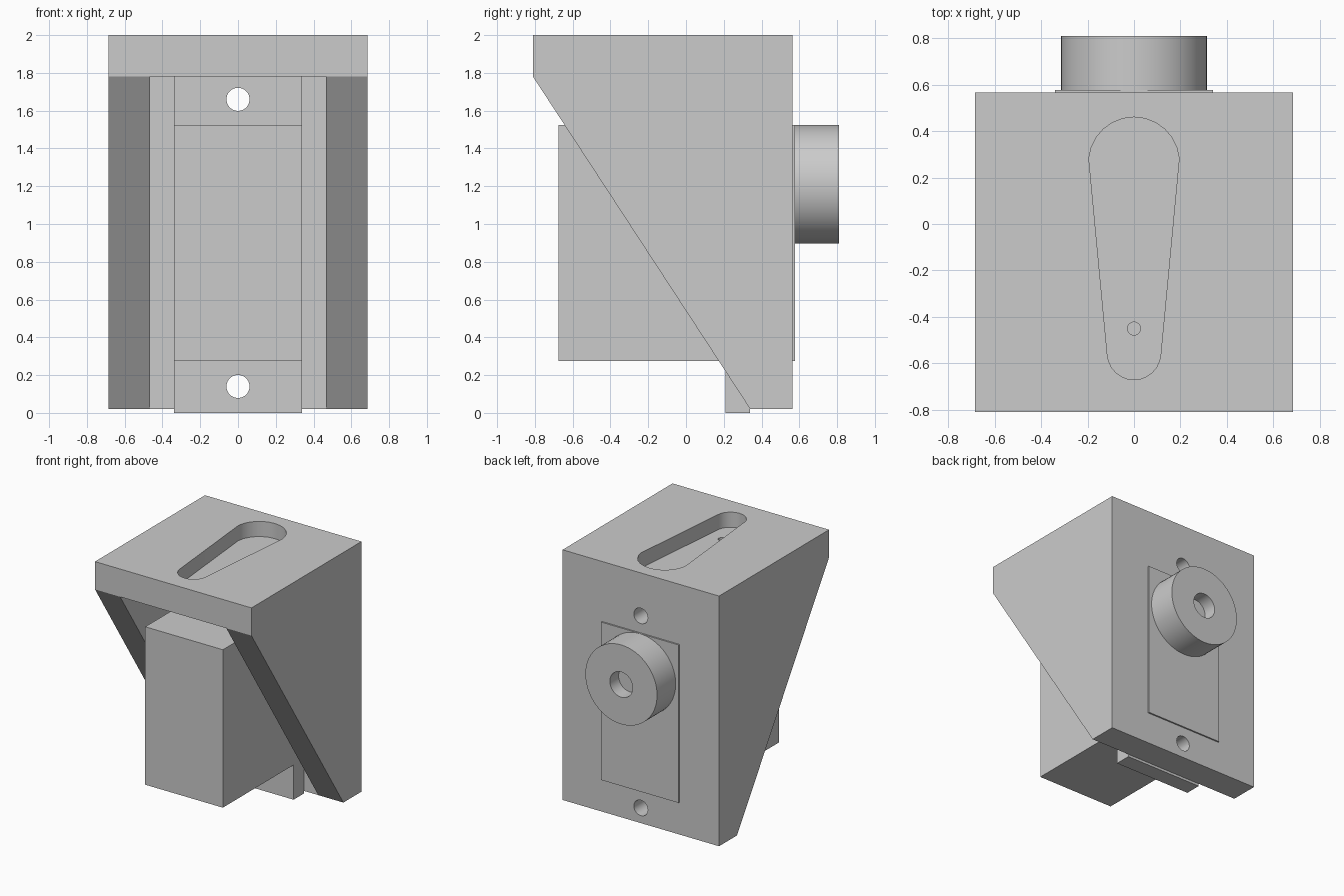
import bpy
import bmesh
import math
from mathutils import Vector

cube = bpy.data.objects.get("Cube")
if cube:
    bpy.data.objects.remove(cube, do_unlink=True)

grey = bpy.data.materials.new("light_grey")
grey.use_nodes = True
colour = (0.6, 0.6, 0.6, 1)
grey.diffuse_color = colour
grey.node_tree.nodes["Principled BSDF"].inputs["Base Color"].default_value = colour

# Maps a 2D profile point and a depth to 3D, by extrusion axis
PLACE = {
    "x": lambda a, b, d: (d, a, b),
    "y": lambda a, b, d: (a, d, b),
    "z": lambda a, b, d: (a, b, d),
}


def prism(name, points, axis, low, high):
    bm = bmesh.new()
    face = bm.faces.new([bm.verts.new(PLACE[axis](a, b, low)) for a, b in points])
    ext = bmesh.ops.extrude_face_region(bm, geom=[face])
    top = [v for v in ext["geom"] if isinstance(v, bmesh.types.BMVert)]
    bmesh.ops.translate(bm, verts=top, vec=Vector(PLACE[axis](0, 0, high - low)))
    bmesh.ops.recalc_face_normals(bm, faces=bm.faces)
    mesh = bpy.data.meshes.new(name)
    bm.to_mesh(mesh)
    bm.free()
    mesh.materials.append(grey)
    obj = bpy.data.objects.new(name, mesh)
    bpy.context.collection.objects.link(obj)
    return obj


def arc(cx, cy, r, start, end, n):
    angles = [math.radians(start + (end - start) * i / n) for i in range(n + 1)]
    return [(cx + r * math.cos(t), cy + r * math.sin(t)) for t in angles]


def disc(name, a, b, r, axis, low, high, n=48):
    return prism(name, arc(a, b, r, 0, 360, n)[:-1], axis, low, high)


def box(name, x, y, z):
    return prism(name, [(-x, y[0]), (x, y[0]), (x, y[1]), (-x, y[1])], "z", *z)


def cut(obj, cutters):
    bpy.context.view_layer.objects.active = obj
    for cutter in cutters:
        cutter.hide_render = True
        mod = obj.modifiers.new("cut", "BOOLEAN")
        mod.operation = "DIFFERENCE"
        mod.solver = "EXACT"
        mod.object = cutter
        bpy.ops.object.modifier_apply(modifier=mod.name)
        bpy.data.objects.remove(cutter, do_unlink=True)


def screw_holes():
    return [disc("screw_cutter", 0, z, 0.061, "y", 0.1, 0.7) for z in (0.14, 1.66)]


# Bracket: top plate, back plate and two sloping cheeks
side = [(-0.81, 2), (-0.81, 1.78), (0.34, 0.02), (0.565, 0.02), (0.565, 2)]
bracket = prism("bracket", side, "x", -0.685, 0.685)
pocket = arc(0, 0.265, 0.195, 5, 175, 12) + arc(0, -0.555, 0.115, 185, 355, 12)
cut(bracket, [
    box("inner_cutter", 0.465, (-1, 0.34), (-0.1, 1.78)),
    box("motor_cutter", 0.34, (0.2, 0.7), (0.275, 1.525)),
    prism("pocket_cutter", pocket, "z", 1.88, 2.1),
    disc("pin_cutter", 0, -0.45, 0.028, "z", 1.7, 2.1, 24),
] + screw_holes())

# Motor body with its mounting flange
motor_body = box("motor_body", 0.34, (-0.675, 0.577), (0.275, 1.525))
flange = box("mounting_flange", 0.34, (0.21, 0.34), (0, 1.78))
cut(flange, screw_holes())

# Round output hub with a blind bore
hub = disc("output_hub", 0, 1.21, 0.314, "y", 0.577, 0.81, 64)
cut(hub, [disc("bore_cutter", 0, 1.21, 0.1, "y", 0.7, 0.9)])

# Smooth the round walls, keep the edges crisp
for obj in (bracket, motor_body, flange, hub):
    bpy.ops.object.select_all(action="DESELECT")
    obj.select_set(True)
    bpy.context.view_layer.objects.active = obj
    bpy.ops.object.shade_smooth_by_angle(angle=math.radians(30))
